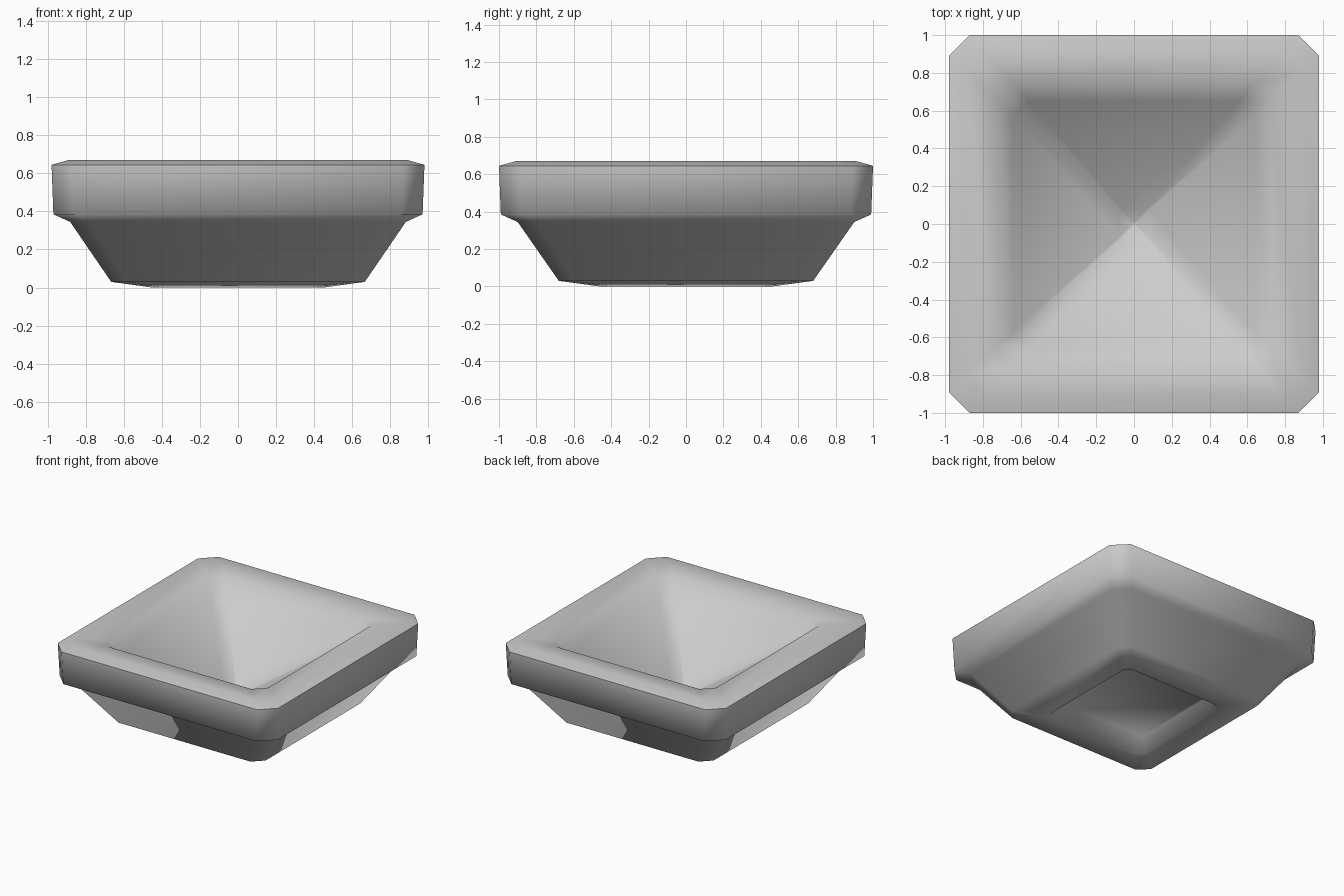
import bpy, bmesh, math

cube = bpy.data.objects.get("Cube")
if cube:
    bpy.data.objects.remove(cube, do_unlink=True)

grey = bpy.data.materials.new("stone grey")
grey.use_nodes = True
colour = (0.6, 0.6, 0.6, 1)
grey.diffuse_color = colour
grey.node_tree.nodes["Principled BSDF"].inputs["Base Color"].default_value = colour


def square_ring(bm, half, cut, z):
    """Square with cut corners, slightly narrower in x than in y."""
    hx, hy = half * 0.98, half
    corners = []
    for sx, sy in ((1, 1), (-1, 1), (-1, -1), (1, -1)):
        pair = [(sx * hx, sy * (hy - cut), z), (sx * (hx - cut), sy * hy, z)]
        corners += pair if sx * sy > 0 else pair[::-1]
    return [bm.verts.new(c) for c in corners]


def stacked_rings(name, profile):
    """Skin a list of (half size, corner cut, height) and cap both ends."""
    bm = bmesh.new()
    rings = [square_ring(bm, *p) for p in profile]
    for low, high in zip(rings, rings[1:]):
        for i in range(8):
            j = (i + 1) % 8
            bm.faces.new((low[i], low[j], high[j], high[i]))
    bm.faces.new(rings[0][::-1])
    bm.faces.new(rings[-1])
    bmesh.ops.recalc_face_normals(bm, faces=bm.faces)
    mesh = bpy.data.meshes.new(name)
    bm.to_mesh(mesh)
    bm.free()
    mesh.materials.append(grey)
    obj = bpy.data.objects.new(name, mesh)
    bpy.context.collection.objects.link(obj)
    return obj


# Profile from the foot recess, up the outside, over the rim and into the basin
bowl = stacked_rings("square_bowl", [
    (0.40, 0.04, 0.10),    # recess ceiling
    (0.46, 0.05, 0.0),     # foot
    (0.68, 0.08, 0.03),    # base edge
    (0.90, 0.10, 0.345),   # flared wall
    (0.99, 0.11, 0.385),   # rim underside
    (1.00, 0.11, 0.645),   # rim side
    (0.91, 0.10, 0.67),    # rim top
    (0.74, 0.09, 0.65),    # inner lip
    (0.65, 0.08, 0.54),    # steep inner wall
    (0.08, 0.01, 0.19),    # sloping basin
    (0.01, 0.001, 0.15),   # basin centre
])

bpy.ops.object.select_all(action="DESELECT")
bowl.select_set(True)
bpy.context.view_layer.objects.active = bowl
bpy.ops.object.shade_smooth_by_angle(angle=math.radians(70))
